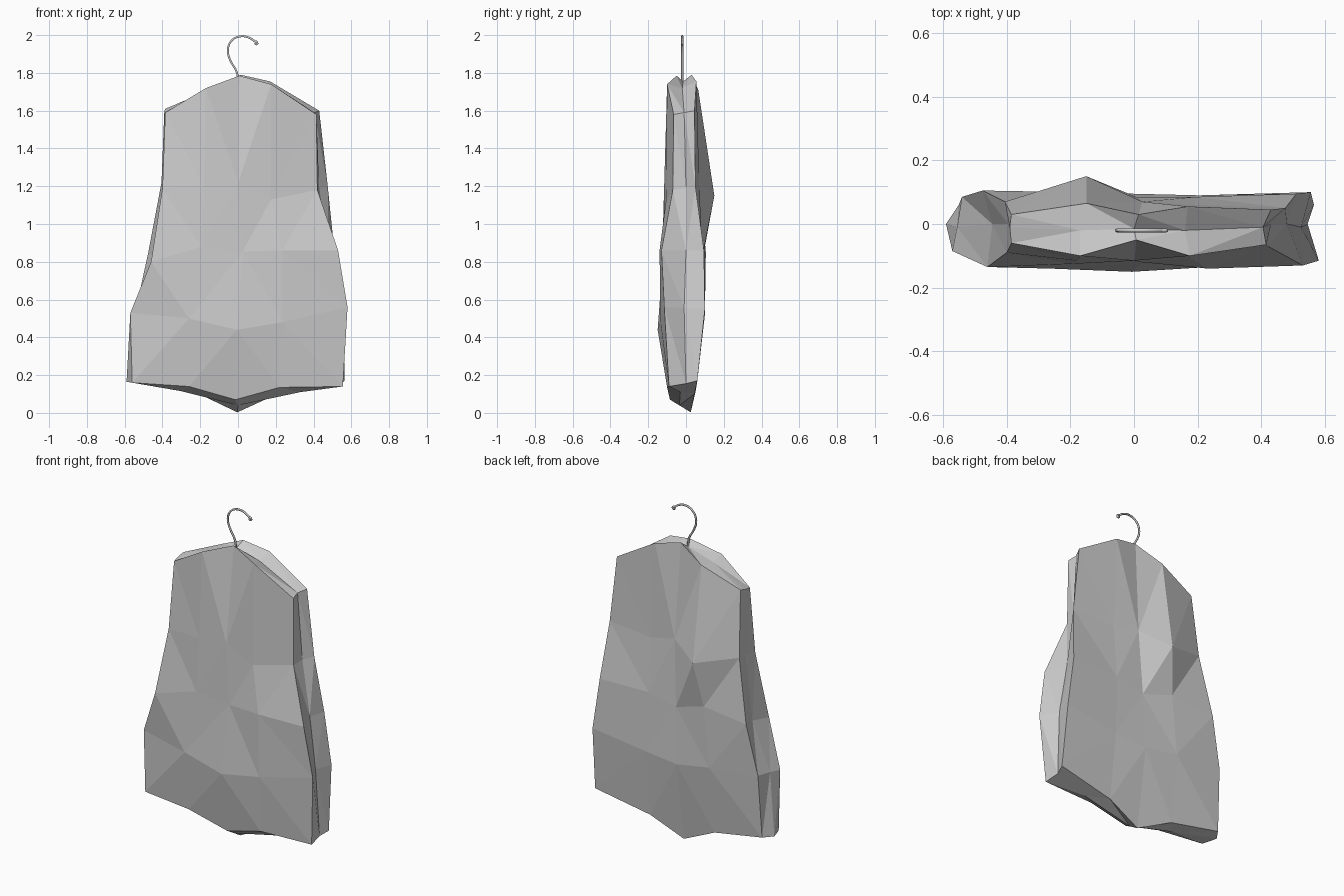
import bpy, bmesh

if "Cube" in bpy.data.objects:
    bpy.data.objects.remove(bpy.data.objects["Cube"])

# Five rows from shoulders to hem, five columns from left to right
FRONT_X = [(-.385, .415), (-.40, .42), (-.46, .53), (-.57, .58), (-.56, .555)]
BACK_X = [(-.385, .43), (-.405, .475), (-.475, .51), (-.54, .555), (-.55, .565)]
FRONT_Z = [(1.59, 1.72, 1.785, 1.74, 1.58),
           (1.19, 1.20, 1.22, 1.13, 1.18),
           (.80, .88, .855, .86, .86),
           (.53, .50, .44, .48, .56),
           (.16, .14, .07, .135, .14)]
BACK_Z = [(1.61, 1.71, 1.79, 1.755, 1.60),
          (1.22, 1.15, 1.22, 1.18, 1.20),
          (.85, .88, .82, .86, .86),
          (.55, .52, .48, .50, .55),
          (.17, .11, .003, .10, .17)]
FRONT_Y = [(-.06, -.10, -.05, -.10, -.065),
           (-.09, -.115, -.115, -.105, -.07),
           (-.135, -.125, -.12, -.14, -.13),
           (-.085, -.14, -.15, -.135, -.115),
           (-.085, -.10, -.085, -.10, -.09)]
BACK_Y = [(.03, .065, .03, .055, .045),
          (.07, .15, .07, .06, .05),
          (.105, .10, .085, .085, .095),
          (.085, .10, .095, .09, .10),
          (.06, .05, .025, .045, .06)]
# Side pleats: (x left, x right, y) per row
PLEAT = [(-.39, .405, -.01), (-.395, .43, 0), (-.445, .48, 0),
         (-.555, .525, -.01), (-.59, .545, 0)]

FRAC_FRONT = (0, .27, .49, .70, 1)
FRAC_BACK = (0, .29, .49, .68, 1)


def add_panel(bm, xs, ys, zs, frac):
    rows = []
    for (a, b), y, z in zip(xs, ys, zs):
        rows.append([bm.verts.new((a + (b - a) * f, y[i], z[i]))
                     for i, f in enumerate(frac)])
    return rows


bm = bmesh.new()
front = add_panel(bm, FRONT_X, FRONT_Y, FRONT_Z, FRAC_FRONT)
back = add_panel(bm, BACK_X, BACK_Y, BACK_Z, FRAC_BACK)
loops = []
for r in range(5):
    xl, xr, y = PLEAT[r]
    left = bm.verts.new((xl, y, (FRONT_Z[r][0] + BACK_Z[r][0]) / 2))
    right = bm.verts.new((xr, y, (FRONT_Z[r][4] + BACK_Z[r][4]) / 2))
    loops.append(front[r] + [right] + back[r][::-1] + [left])

# Front, back and pleated sides
for a, b in zip(loops, loops[1:]):
    for i in range(12):
        j = (i + 1) % 12
        bm.faces.new((a[i], b[i], b[j], a[j]))


# Creased shoulder and base strips
def add_cap(loop, inner):
    mid = [loop[11]] + [bm.verts.new(p) for p in inner] + [loop[5]]
    for edge in (loop[:5], loop[6:11][::-1]):
        for k in range(4):
            bm.faces.new((mid[k], edge[k], edge[k + 1], mid[k + 1]))


add_cap(loops[0], [(-.17, -.02, 1.70), (0, -.015, 1.755), (.16, -.02, 1.72)])
add_cap(loops[4], [(-.30, -.03, .115), (0, -.035, .04), (.33, -.03, .11)])
bmesh.ops.recalc_face_normals(bm, faces=bm.faces)
bmesh.ops.triangulate(bm, faces=bm.faces)
mesh = bpy.data.meshes.new("garment_bag")
bm.to_mesh(mesh)
bm.free()
bpy.context.collection.objects.link(bpy.data.objects.new("garment_bag", mesh))


# Wire hook
def add_wire(name, pts, radius):
    cu = bpy.data.curves.new(name, 'CURVE')
    cu.dimensions = '3D'
    cu.bevel_depth = radius
    cu.bevel_resolution = 1
    cu.use_fill_caps = True
    cu.resolution_u = 3
    sp = cu.splines.new('BEZIER')
    sp.bezier_points.add(len(pts) - 1)
    for bp, (x, z) in zip(sp.bezier_points, pts):
        bp.co = (x, -.02, z)
        bp.handle_left_type = bp.handle_right_type = 'AUTO'
    bpy.context.collection.objects.link(bpy.data.objects.new(name, cu))


add_wire("hanger_hook", [(0, 1.72), (-.005, 1.80), (-.04, 1.865), (-.054, 1.92),
                         (-.033, 1.972), (.015, 1.994), (.062, 1.985),
                         (.095, 1.962)], .006)
add_wire("hook_tip", [(.085, 1.968), (.10, 1.964), (.10, 1.952), (.088, 1.955)], .006)
